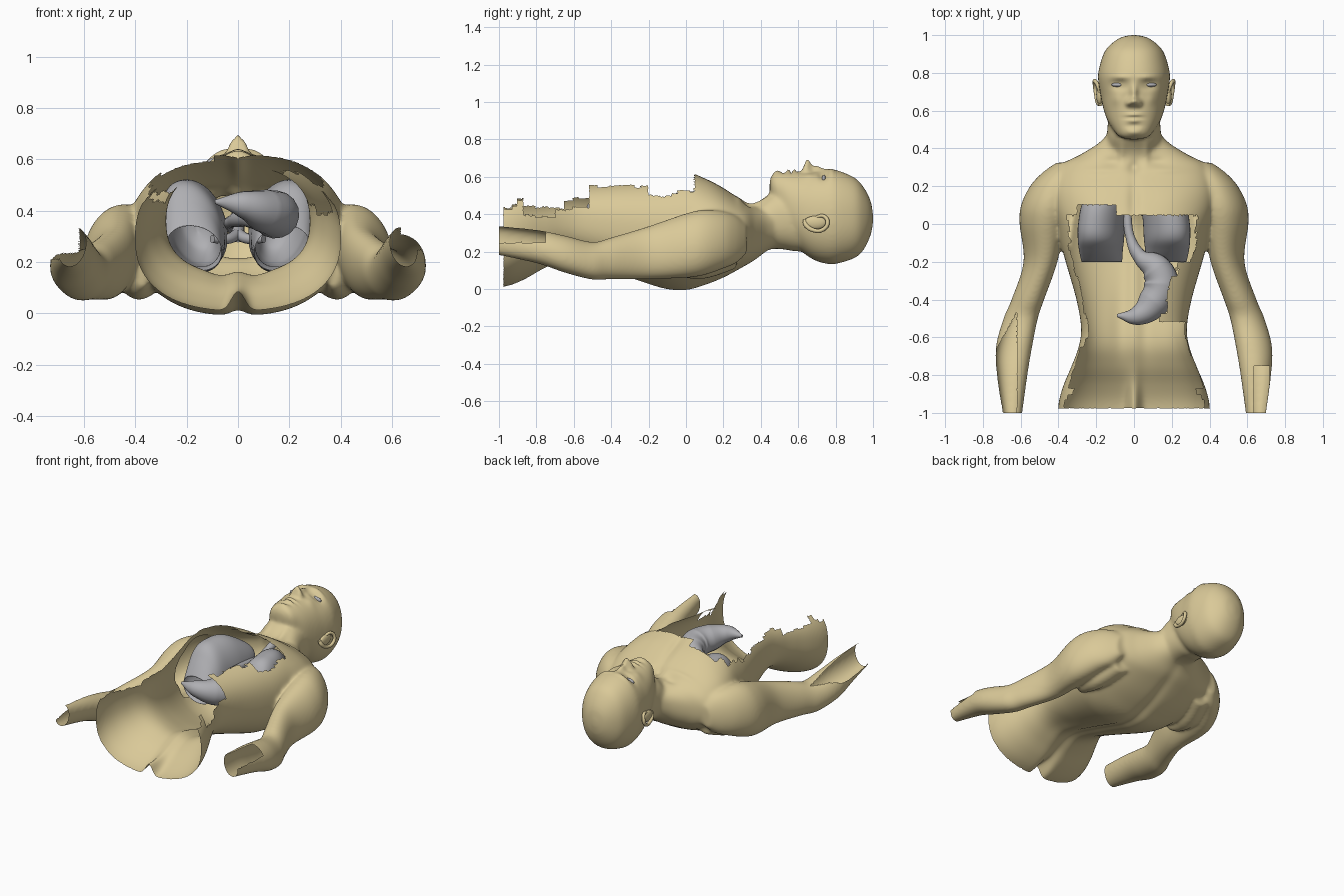
import bpy, bmesh, math, random
from mathutils import Vector, Matrix

random.seed(4)
cube = bpy.data.objects.get("Cube")
if cube:
    bpy.data.objects.remove(cube, do_unlink=True)


def material(name, rgb):
    mat = bpy.data.materials.new(name)
    mat.use_nodes = True
    colour = (*rgb, 1)
    mat.diffuse_color = colour
    mat.node_tree.nodes["Principled BSDF"].inputs["Base Color"].default_value = colour
    return mat


skin = material("tan skin", (.7, .585, .315))
grey = material("organ grey", (.43, .43, .45))


def spline(a, b, c, d, t):
    return .5 * (2*b + (c - a)*t + (2*a - 5*b + 4*c - d)*t*t + (3*b - a - 3*c + d)*t**3)


def loft(bm, stations, side=1, power=2.3, lean=0, sides=48, steps=8):
    """Rings in the xz plane; each station is y, centre x, half width, low z, high z."""
    rows = [stations[0], *stations, stations[-1]]
    rings = []
    for i in range(len(stations) - 1):
        last = i == len(stations) - 2
        for s in range(steps + last):
            y, cx, hw, low, high = (spline(*v, s / steps) for v in zip(*rows[i:i + 4]))
            hw, hh, cz = max(hw, .003), max((high - low) / 2, .003), (high + low) / 2
            ring = []
            for k in range(sides):
                a = math.tau * k / sides
                c, n = math.cos(a), math.sin(a)
                pz = math.copysign(abs(n) ** (2 / power), n) * hh
                px = math.copysign(abs(c) ** (2 / power), c) * hw + lean * pz
                ring.append(bm.verts.new((side * (cx + px), y, cz + pz)))
            rings.append(ring)
    for r, q in zip(rings, rings[1:]):
        for k in range(sides):
            j = (k + 1) % sides
            bm.faces.new((r[k], r[j], q[j], q[k]))
    bm.faces.new(rings[0])
    bm.faces.new(rings[-1])


def finish(bm, name, mat):
    bmesh.ops.recalc_face_normals(bm, faces=bm.faces[:])
    mesh = bpy.data.meshes.new(name)
    bm.to_mesh(mesh)
    bm.free()
    obj = bpy.data.objects.new(name, mesh)
    bpy.context.collection.objects.link(obj)
    mesh.materials.append(mat)
    mesh.polygons.foreach_set("use_smooth", [True] * len(mesh.polygons))
    return obj


def tube(name, points, mat, side=1):
    """Smooth tube through points of x, y, z, radius."""
    curve = bpy.data.curves.new(name, "CURVE")
    curve.dimensions = "3D"
    curve.bevel_depth = 1
    curve.bevel_resolution = 6
    curve.use_fill_caps = True
    path = curve.splines.new("BEZIER")
    path.bezier_points.add(len(points) - 1)
    for p, (x, y, z, r) in zip(path.bezier_points, points):
        p.co = (side * x, y, z)
        p.radius = r
        p.handle_left_type = p.handle_right_type = "AUTO"
    source = bpy.data.objects.new(name + "_path", curve)
    bpy.context.collection.objects.link(source)
    mesh = bpy.data.meshes.new_from_object(source.evaluated_get(bpy.context.evaluated_depsgraph_get()))
    bpy.data.objects.remove(source, do_unlink=True)
    bm = bmesh.new()
    bm.from_mesh(mesh)
    finish(bm, name, mat)


def ellipsoid(name, centre, radii, mat):
    bm = bmesh.new()
    shape = Matrix.Translation(centre) @ Matrix.Diagonal((*radii, 1))
    bmesh.ops.create_uvsphere(bm, u_segments=24, v_segments=16, radius=1, matrix=shape)
    finish(bm, name, mat)


# Body volumes: torso, neck, head, then arms with the muscle behind each armpit
body = bmesh.new()
loft(body, [(.49, 0, .13, .23, .46), (.43, 0, .185, .2, .44), (.37, 0, .28, .155, .445),
            (.31, 0, .385, .12, .47), (.2, 0, .43, .06, .54), (.1, 0, .43, .02, .59),
            (0, 0, .405, -.008, .63), (-.1, 0, .388, -.003, .615), (-.2, 0, .362, .025, .6),
            (-.4, 0, .305, .095, .58), (-.55, 0, .28, .145, .57), (-.65, 0, .293, .155, .57),
            (-.75, 0, .33, .118, .57), (-.85, 0, .372, .058, .58), (-.94, 0, .398, .018, .58),
            (-1.04, 0, .405, 0, .58)], power=2.4, sides=72)
loft(body, [(.28, 0, .13, .15, .44), (.38, 0, .14, .19, .465), (.45, 0, .143, .21, .51),
            (.52, 0, .14, .21, .53), (.6, 0, .13, .2, .55), (.7, 0, .11, .22, .5)])
loft(body, [(1.001, 0, .01, .36, .39), (.988, 0, .07, .29, .47), (.95, 0, .125, .21, .545),
            (.9, 0, .162, .165, .597), (.8, 0, .19, .134, .638), (.74, 0, .187, .137, .638),
            (.68, 0, .177, .157, .628), (.62, 0, .165, .2, .628), (.55, 0, .142, .28, .628),
            (.5, 0, .11, .38, .628), (.463, 0, .08, .48, .615), (.447, 0, .03, .53, .58)], power=2.2)
for side in (-1, 1):
    loft(body, [(.325, .37, .04, .19, .34), (.27, .4, .085, .14, .39), (.2, .44, .108, .11, .415),
                (.1, .475, .12, .075, .425), (0, .488, .115, .06, .405), (-.2, .495, .087, .052, .337),
                (-.4, .562, .085, .052, .277), (-.5, .6, .09, .05, .252), (-.65, .635, .095, .088, .287),
                (-.8, .645, .08, .138, .317), (-1.04, .645, .047, .188, .342)], side, 2.05, -.15)
    loft(body, [(.27, .33, .08, .11, .35), (.1, .38, .09, .055, .38), (-.03, .39, .06, .065, .34),
                (-.1, .37, .03, .1, .28)], side)
skin_obj = finish(body, "body_skin", skin)

# Fuse the volumes into one continuous skin
fuse = skin_obj.modifiers.new("fuse", "REMESH")
fuse.mode = "VOXEL"
fuse.voxel_size = .009
relax = skin_obj.modifiers.new("relax", "SMOOTH")
relax.factor = .5
relax.iterations = 28
fused = bpy.data.meshes.new_from_object(skin_obj.evaluated_get(bpy.context.evaluated_depsgraph_get()))
bpy.data.objects.remove(skin_obj, do_unlink=True)
bm = bmesh.new()
bm.from_mesh(fused)
bm.normal_update()

# Sculpted swells and hollows: x, y, spread x, spread y, height
face_marks = [(0, .69, .019, .042, .03), (0, .648, .03, .021, .056), (.028, .637, .014, .014, .022),
              (.078, .735, .042, .024, -.026), (.07, .778, .05, .014, .008), (.08, .735, .032, .013, .01),
              (.095, .66, .03, .03, .008), (0, .578, .036, .009, .014), (0, .563, .045, .006, -.01),
              (0, .548, .03, .009, .014), (0, .52, .04, .012, -.008), (0, .485, .04, .018, .01)]
chest_marks = [(.17, .285, .1, .02, .008), (0, .3, .03, .03, -.02), (.2, .12, .13, .09, .01),
               (0, .12, .03, .13, -.015), (.065, .38, .02, .06, .01), (.12, .33, .05, .025, -.012)]
back_marks = [(0, -.15, .04, .45, .022), (0, -1, .035, .16, .075), (.07, -.55, .05, .2, -.012)]


def swell(co, marks):
    total = 0
    for x, y, sx, sy, h in marks:
        d = ((abs(co.x) - x) / sx) ** 2 + ((co.y - y) / sy) ** 2
        if d < 9:
            total += h * math.exp(-d)
    return total


for v in bm.verts:
    lift = min(1, abs(v.normal.z) * 2)
    if v.normal.z < 0:
        v.co.z += lift * swell(v.co, back_marks)
    else:
        v.co.z += lift * swell(v.co, face_marks if v.co.y > .45 else chest_marks)

# Torn openings along the trunk and the forearms
jags = [random.uniform(-1, 1) for _ in range(60)]
walls = {-1: [(-.87, .46), (-.65, .44), (-.5, .48), (-.1, .47), (.2, .5)],
         1: [(-.87, .45), (-.7, .39), (-.52, .43), (-.2, .55), (-.08, .5), (.2, .52)]}


def torn(c):
    side = 1 if c.x > 0 else -1
    ax = abs(c.x)
    if c.y < -.975 and ax < .45:
        return True
    if c.y < (.045 if c.x > -.09 or c.x < -.3 else .1):
        wall = next(z for limit, z in walls[side] if c.y < limit)
        rough = .03 if c.y < -.87 else .01
        if c.z > wall + rough * jags[int((c.y + 1.1) / .033)]:
            return True
    if side > 0:
        return c.y < -.75 and ax > .635 and c.z > .25
    return c.y + 1.8 * (ax - .61) < -.45 and ax > .62 and c.z > .21


bmesh.ops.delete(bm, geom=[f for f in bm.faces if torn(f.calc_center_median())], context="FACES")
bmesh.ops.bisect_plane(bm, geom=bm.verts[:] + bm.edges[:] + bm.faces[:], dist=.0001,
                       plane_co=(0, -1, 0), plane_no=(0, -1, 0), clear_outer=True)
eye_level = max(v.co.z for v in bm.verts if (v.co.xy - Vector((.08, .737))).length < .012)
finish(bm, "body_skin", skin)

# Eyes, ears and hollow lungs in mirrored pairs
for side, word in ((-1, "right"), (1, "left")):
    ellipsoid(word + "_eye", (side * .08, .737, eye_level - .0165), (.04, .012, .02), grey)
    ellipsoid(word + "_ear_bowl", (side * .182, .69, .355), (.018, .062, .036), skin)
    tube(word + "_ear_rim", [(.18, .685, .38, .008), (.193, .735, .39, .01), (.207, .757, .358, .011),
                             (.207, .735, .32, .011), (.2, .685, .314, .011), (.188, .64, .345, .013),
                             (.178, .635, .37, .011)], skin, side)
    lung = bmesh.new()
    loft(lung, [(.3, .11, .02, .33, .37), (.25, .12, .07, .27, .43), (.12, .155, .11, .19, .51),
                (0, .172, .118, .17, .52), (-.08, .175, .117, .16, .5), (-.14, .175, .112, .16, .43),
                (-.2, .17, .105, .165, .34), (-.14, .17, .1, .18, .41), (-.06, .17, .1, .185, .47),
                (.03, .17, .09, .2, .47), (.12, .16, .06, .25, .43), (.15, .16, .005, .32, .35)],
         side, 2.1, .2)
    finish(lung, word + "_lung", grey)
    tube(word + "_bronchus", [(0, .14, .31, .022), (.04, .07, .29, .02), (.1, .03, .29, .016)], grey, side)

# Windpipe, gullet and stomach
tube("windpipe", [(0, .4, .4, .025), (0, .25, .35, .025), (0, .12, .3, .025)], grey)
tube("stomach", [(-.03, .3, .33, .018), (-.035, .05, .35, .022), (-.02, -.07, .36, .024),
                 (.03, -.17, .375, .038), (.115, -.235, .385, .08), (.145, -.32, .385, .094),
                 (.1, -.42, .4, .084), (.015, -.485, .425, .052), (-.09, -.485, .435, .008)], grey)
